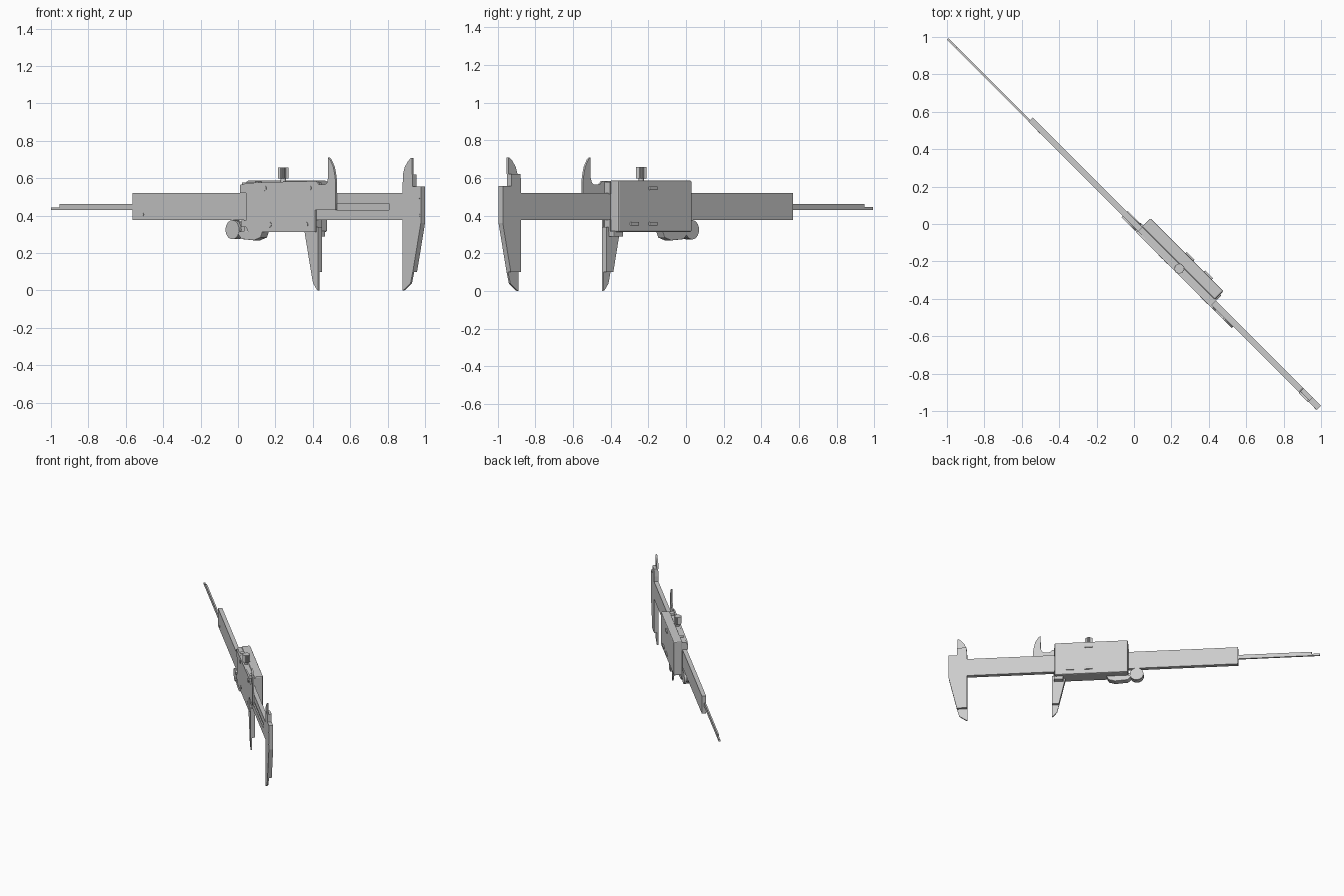
import bpy, bmesh, math
from mathutils import Matrix, Vector

if "Cube" in bpy.data.objects:
    bpy.data.objects.remove(bpy.data.objects["Cube"])

steel = bpy.data.materials.new("satin grey steel")
steel.use_nodes = True
steel.diffuse_color = (0.6, 0.6, 0.6, 1)
steel.node_tree.nodes["Principled BSDF"].inputs["Base Color"].default_value = (0.6, 0.6, 0.6, 1)

TURN = math.radians(-45)   # the tool lies along a diagonal
FRONT, BACK = -0.013, 0.019  # faces of the main beam
PLATE = -0.024             # outer face of the slider plate


def finish(name, bm, bevel=0):
    bmesh.ops.recalc_face_normals(bm, faces=bm.faces)
    mesh = bpy.data.meshes.new(name)
    bm.to_mesh(mesh)
    bm.free()
    mesh.materials.append(steel)
    ob = bpy.data.objects.new(name, mesh)
    ob.rotation_euler.z = TURN
    bpy.context.collection.objects.link(ob)
    if bevel:
        mod = ob.modifiers.new("edge", 'BEVEL')
        mod.width = bevel
        mod.segments = 2
        mod.limit_method = 'ANGLE'
    return ob


def slab(name, outline, d0, d1, bevel=0):
    """Extrude a (length, height) outline through the depth."""
    bm = bmesh.new()
    face = bm.faces.new([bm.verts.new((u, d0, z)) for u, z in outline])
    out = bmesh.ops.extrude_face_region(bm, geom=[face])
    bmesh.ops.translate(bm, vec=(0, d1 - d0, 0),
                        verts=[g for g in out["geom"] if isinstance(g, bmesh.types.BMVert)])
    return finish(name, bm, bevel)


def box(name, u0, u1, d0, d1, z0, z1, bevel=0):
    return slab(name, [(u0, z0), (u1, z0), (u1, z1), (u0, z1)], d0, d1, bevel)


def cyl(name, centre, radius, length, axis='Z', sides=32, ribbed=False):
    bm = bmesh.new()
    bmesh.ops.create_cone(bm, cap_ends=True, segments=sides, radius1=radius,
                          radius2=radius, depth=length)
    if ribbed:
        for v in bm.verts:
            step = round(math.atan2(v.co.y, v.co.x) / (2 * math.pi / sides))
            if step % 2:
                v.co.x *= 0.88
                v.co.y *= 0.88
    if axis == 'Y':
        bmesh.ops.rotate(bm, matrix=Matrix.Rotation(math.pi / 2, 3, 'X'), verts=bm.verts)
    bmesh.ops.translate(bm, vec=Vector(centre), verts=bm.verts)
    ob = finish(name, bm)
    if not ribbed:
        bpy.ops.object.select_all(action='DESELECT')
        ob.select_set(True)
        bpy.context.view_layer.objects.active = ob
        bpy.ops.object.shade_smooth_by_angle()
    return ob


# Main beam with a groove for the depth rod
beam = box("main_beam", -0.785, 1.3, FRONT, BACK, 0.377, 0.52)
groove = box("groove_cutter", 0.45, 1.155, -0.05, -0.003, 0.43, 0.465)
groove.hide_render = True
cut = beam.modifiers.new("groove", 'BOOLEAN')
cut.operation = 'DIFFERENCE'
cut.solver = 'EXACT'
cut.object = groove
bpy.context.view_layer.update()
bpy.context.view_layer.objects.active = beam
bpy.ops.object.modifier_apply(modifier="groove")
bpy.data.objects.remove(groove)

# Depth rod with a stepped tip
slab("depth_rod", [(-1.403, 0.43), (-0.7, 0.43), (-0.7, 0.463), (-1.34, 0.463),
                   (-1.34, 0.445), (-1.403, 0.445)], -0.011, 0.001)

# Fixed jaw: thick middle, thin upper and lower blades
slab("fixed_jaw", [(1.257, 0.1), (1.335, 0.1), (1.395, 0.36), (1.395, 0.557),
                   (1.331, 0.557), (1.331, 0.62), (1.262, 0.62), (1.257, 0.56)], FRONT, BACK)
slab("fixed_jaw_lower_tip", [(1.257, 0), (1.268, 0.004), (1.318, 0.04), (1.335, 0.1),
                             (1.257, 0.1)], FRONT, -0.002)
slab("fixed_jaw_upper_tip", [(1.262, 0.62), (1.331, 0.62), (1.331, 0.708), (1.322, 0.708),
                             (1.3, 0.69), (1.277, 0.66)], FRONT - 0.003, -0.003)

# Sliding jaw, lower blade
slab("sliding_jaw", [(0.565, 0.1), (0.618, 0.1), (0.618, 0.34), (0.51, 0.34)], FRONT, BACK)
slab("sliding_jaw_tip", [(0.565, 0.1), (0.58, 0.04), (0.609, 0.004), (0.618, 0),
                         (0.618, 0.1)], FRONT, -0.002)

# Slider plate with its arm and upper blade
slab("slider_plate", [
    (0.04, 0.52), (0.085, 0.52), (0.085, 0.375), (0.045, 0.375), (0.045, 0.34),
    (0.085, 0.34), (0.1, 0.313), (0.607, 0.313), (0.607, 0.43), (0.762, 0.43),
    (0.762, 0.58), (0.755, 0.62), (0.745, 0.66), (0.72, 0.7), (0.706, 0.71),
    (0.704, 0.6), (0.695, 0.575), (0.68, 0.566), (0.635, 0.566), (0.615, 0.585),
    (0.39, 0.582), (0.1, 0.575), (0.04, 0.565)], PLATE, FRONT + 0.001)

# Slider core bars above and below the beam, and the display housing
box("slider_top_bar", 0.042, 0.6, FRONT, 0.03, 0.515, 0.578)
box("slider_bottom_bar", 0.06, 0.6, FRONT, 0.03, 0.313, 0.38)
box("display_housing", 0.04, 0.592, BACK, 0.085, 0.313, 0.587, 0.008)
box("housing_lip", 0.53, 0.6, BACK, 0.06, 0.288, 0.318, 0.004)

# Buttons on the display side
for name, u, z in (("upper_button", 0.335, 0.545), ("left_button", 0.335, 0.357),
                   ("right_button", 0.474, 0.357)):
    box(name, u - 0.03, u + 0.03, 0.08, 0.094, z - 0.01, z + 0.01, 0.004)

# Thumb wheel and its bracket
slab("wheel_bracket", [(0.02, 0.315), (0.02, 0.3), (0.045, 0.275), (0.14, 0.268),
                       (0.19, 0.283), (0.205, 0.315)], -0.02, 0.03, 0.003)
box("wheel_arm", -0.02, 0.07, -0.004, 0.006, 0.3, 0.345)
for name, d in (("front_wheel_disc", -0.012), ("rear_wheel_disc", 0.016)):
    cyl(name, (-0.022, d, 0.325), 0.051, 0.018, 'Y')
cyl("wheel_hub", (-0.022, 0.002, 0.325), 0.038, 0.02, 'Y')

# Lock screw
cyl("lock_screw_stem", (0.34, 0.003, 0.59), 0.014, 0.05)
cyl("lock_screw_knob", (0.34, 0.003, 0.628), 0.028, 0.06, sides=40, ribbed=True)

# Small screws on the plate, the top edge and the beam
for i, (u, z) in enumerate(((0.225, 0.547), (0.565, 0.547), (0.264, 0.352), (0.539, 0.352))):
    cyl(f"plate_screw_{i + 1}", (u, PLATE, z), 0.014, 0.004, 'Y', 16)
for i, u in enumerate((0.148, 0.543)):
    cyl(f"top_screw_{i + 1}", (u, 0.006, 0.579), 0.018, 0.008, sides=16)
for i, (u, z) in enumerate(((1.382, 0.498), (1.382, 0.402), (-0.707, 0.406))):
    cyl(f"beam_pin_{i + 1}", (u, FRONT, z), 0.008, 0.003, 'Y', 12)
